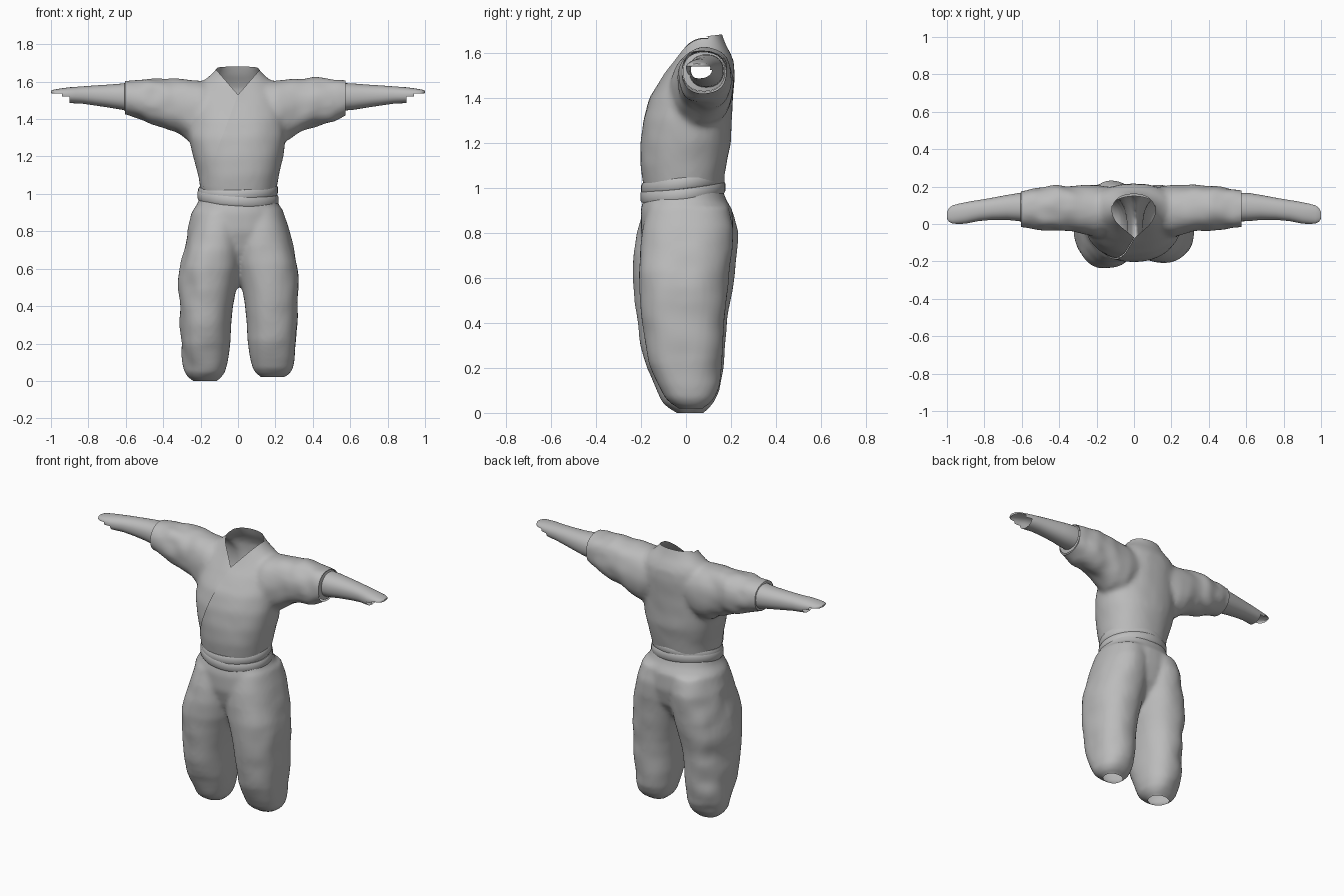
import bpy, bmesh, math
from mathutils import Vector, noise

if "Cube" in bpy.data.objects:
    bpy.data.objects.remove(bpy.data.objects["Cube"])

grey = bpy.data.materials.new("plain grey cloth")
grey.diffuse_color = (0.5, 0.5, 0.5, 1)
grey.use_nodes = True
grey.node_tree.nodes["Principled BSDF"].inputs["Base Color"].default_value = grey.diffuse_color


def loft(bm, rings, axis, seg=32, mirror=False, shift=(0, 0, 0), caps=(True, True), power=0.9):
    """Closed skin through rings of (position, min_a, max_a, min_b, max_b)."""
    loops = []
    for t, a0, a1, b0, b1 in rings:
        loop = []
        for i in range(seg):
            ang = 2 * math.pi * i / seg
            c, s = math.cos(ang), math.sin(ang)
            a = (a0 + a1) / 2 + (a1 - a0) / 2 * math.copysign(abs(c) ** power, c)
            b = (b0 + b1) / 2 + (b1 - b0) / 2 * math.copysign(abs(s) ** power, s)
            p = Vector((a, b, t) if axis == 'z' else (t, a, b))
            if mirror:
                p.x = -p.x
            loop.append(bm.verts.new(p + Vector(shift)))
        loops.append(loop)
    for l, m in zip(loops, loops[1:]):
        for i in range(seg):
            j = (i + 1) % seg
            bm.faces.new((l[i], l[j], m[j], m[i]))
    if caps[0]:
        bm.faces.new(loops[0][::-1])
    if caps[1]:
        bm.faces.new(loops[-1])
    bmesh.ops.recalc_face_normals(bm, faces=bm.faces)


def make(name, bm, angle=60):
    me = bpy.data.meshes.new(name)
    bm.to_mesh(me)
    bm.free()
    me.materials.append(grey)
    ob = bpy.data.objects.new(name, me)
    bpy.context.collection.objects.link(ob)
    bpy.ops.object.select_all(action='DESELECT')
    ob.select_set(True)
    bpy.context.view_layer.objects.active = ob
    bpy.ops.object.shade_smooth_by_angle(angle=math.radians(angle))
    return ob


def fuse(bm, voxel, smooth):
    """Merge overlapping lofts into one soft skin."""
    me = bpy.data.meshes.new("tmp")
    bm.to_mesh(me)
    bm.free()
    ob = bpy.data.objects.new("tmp", me)
    bpy.context.collection.objects.link(ob)
    r = ob.modifiers.new("merge", 'REMESH')
    r.mode, r.voxel_size = 'VOXEL', voxel
    s = ob.modifiers.new("soften", 'SMOOTH')
    s.factor, s.iterations = 0.5, smooth
    out = bmesh.new()
    out.from_mesh(ob.evaluated_get(bpy.context.evaluated_depsgraph_get()).to_mesh())
    bpy.data.objects.remove(ob)
    bpy.data.meshes.remove(me)
    out.normal_update()
    return out


def wrinkle(bm, freq, amount):
    for v, n in [(v, v.normal.copy()) for v in bm.verts]:
        v.co += n * noise.noise(v.co * freq) * amount(v.co)


def slice_at(bm, co, no, where=lambda c: True):
    fs = [f for f in bm.faces if where(f.calc_center_median())]
    geom = set(fs)
    for f in fs:
        geom.update(f.edges)
        geom.update(f.verts)
    return bmesh.ops.bisect_plane(bm, geom=list(geom), plane_co=co, plane_no=no)


def remove(bm, rule):
    fs = [f for f in bm.faces if rule(f.calc_center_median())]
    bmesh.ops.delete(bm, geom=fs, context='FACES')


# Jacket: torso and two wide sleeves
bm = bmesh.new()
loft(bm, [(.92, -.19, .19, -.175, .15), (1.0, -.2, .2, -.188, .16), (1.1, -.212, .22, -.204, .18),
          (1.2, -.24, .242, -.202, .2), (1.3, -.262, .255, -.189, .203), (1.4, -.25, .25, -.158, .21),
          (1.5, -.24, .24, -.095, .217), (1.56, -.215, .215, -.05, .213), (1.6, -.19, .185, -.025, .197),
          (1.63, -.152, .147, -.012, .18), (1.665, -.118, .113, .0, .165), (1.74, -.09, .085, .02, .14)], 'z')
SLEEVE = [(.08, -.03, .19, 1.36, 1.58), (.2, -.07, .21, 1.275, 1.605), (.27, -.055, .208, 1.285, 1.614),
          (.33, -.037, .205, 1.33, 1.618), (.42, -.034, .205, 1.362, 1.62), (.5, -.032, .2, 1.382, 1.617),
          (.58, -.018, .178, 1.42, 1.608), (.66, -.012, .172, 1.44, 1.6)]
loft(bm, SLEEVE, 'x')
loft(bm, SLEEVE, 'x', mirror=True)
bm = fuse(bm, 0.015, 9)
wrinkle(bm, 11, lambda c: 0.002 + 0.01 * min(1, max(0, (abs(c.x) - .2) * 5)) * min(1, max(0, (.6 - abs(c.x)) * 12)))

# Open hem and sleeve ends
for co, no, rule in (((0, 0, .96), (0, 0, 1), lambda c: c.z < .96),
                     ((.575, 0, 0), (1, 0, 0), lambda c: c.x > .575),
                     ((-.605, 0, 0), (1, 0, 0), lambda c: c.x < -.605),
                     ((0, .15, 1.68), (0, -.12, 1), lambda c: c.z > 1.68 + (c.y - .15) * .12)):
    slice_at(bm, co, no)
    remove(bm, rule)

# V neckline
front_neck = lambda c: c.y < .1 and c.z > 1.48 and abs(c.x) < .16
for s in (-1, 1):
    slice_at(bm, (0, 0, 1.53), (-s * 1.15, 0, 1), front_neck)
remove(bm, lambda c: c.y < .09 and abs(c.x) < .16 and c.z > 1.53 + 1.15 * abs(c.x))

# Overlapping front flap: split along the diagonal and lift one side
side = lambda c: c.x - (c.z - 1.53) * .378
on_front = lambda c: c.y < 0 and c.z > 1.03
cut = slice_at(bm, (0, 0, 1.53), (1, 0, -.378), on_front)['geom_cut']
bmesh.ops.split_edges(bm, edges=[e for e in cut if isinstance(e, bmesh.types.BMEdge)])
lifted = {v for f in bm.faces if on_front(f.calc_center_median())
          and side(f.calc_center_median()) > 0 for v in f.verts}
for v in lifted:
    v.co.y -= .007 * math.exp(-max(0, side(v.co)) * 25)
make("jacket", bm)

# Narrow under-sleeves: flared to the cuff, with a flap over the back of the hand
FOREARM = [(.62, .016, .165, 1.45, 1.59), (.68, .022, .155, 1.46, 1.585),
           (.76, .022, .14, 1.472, 1.58), (.83, .016, .128, 1.482, 1.575), (.87, .008, .122, 1.484, 1.572),
           (.9, .002, .116, 1.486, 1.57), (.94, .0, .108, 1.5, 1.565), (.97, .002, .1, 1.515, 1.56),
           (.99, .012, .085, 1.53, 1.556), (1.0, .03, .065, 1.541, 1.551)]
for name, m, end in (("right_under_sleeve", False, .572), ("left_under_sleeve", True, .602)):
    bm = bmesh.new()
    loft(bm, [(end, -.014, .174, 1.428, 1.603), (end + .004, .014, .167, 1.446, 1.592)] + FOREARM,
         'x', mirror=m, caps=(False, True))
    # Slanted underside opening
    slice_at(bm, (.9, 0, 1.522), (0, 0, 1), lambda c: abs(c.x) > .87)
    slice_at(bm, (0, 0, 1.538), (0, 0, 1), lambda c: abs(c.x) > .94)
    remove(bm, lambda c: abs(c.x) > .9 and c.z < (1.538 if abs(c.x) > .94 else 1.522))
    make(name, bm, 50)

# Trousers: hips and two baggy legs, the left one fuller from front to back
LEG = [(-.03, .14, .225, -.01, .06), (0, .125, .24, -.035, .075), (.015, .1, .268, -.065, .1),
       (.045, .078, .292, -.098, .125), (.1, .064, .305, -.125, .15), (.2, .05, .314, -.17, .165),
       (.3, .046, .318, -.19, .172), (.4, .035, .322, -.207, .18), (.47, .022, .325, -.215, .19),
       (.54, .005, .325, -.22, .2), (.6, -.01, .318, -.225, .207), (.7, -.02, .295, -.222, .222),
       (.8, -.02, .27, -.208, .227), (.9, -.03, .238, -.182, .203)]


def leg_rings(deep):
    rings = []
    for z, x0, x1, y0, y1 in LEG:
        k = 1 + deep * min(1, max(0, z) / .6)
        rings.append((z, x0, x1, y0 * k, y1 * k))
    return rings


bm = bmesh.new()
loft(bm, leg_rings(-.07), 'z', shift=(0, 0, .02))
loft(bm, leg_rings(.04), 'z', mirror=True, shift=(.009, -.002, 0))
loft(bm, [(.55, -.05, .05, -.05, .07), (.6, -.14, .14, -.12, .12), (.7, -.25, .25, -.17, .185),
          (.8, -.27, .265, -.2, .21), (.9, -.25, .24, -.202, .207), (.95, -.216, .216, -.19, .177),
          (1.02, -.195, .195, -.17, .155)], 'z')
bm = fuse(bm, 0.012, 10)
wrinkle(bm, 8, lambda c: (0.007 if c.x > 0 else 0.012) * min(1, abs(c.x) * 4) * min(1, max(0, .95 - c.z) * 4))
slice_at(bm, (0, 0, .985), (0, 0, 1))
remove(bm, lambda c: c.z > .985)
slice_at(bm, (0, 0, .0), (0, 0, 1), lambda c: c.x < 0)
slice_at(bm, (0, 0, .02), (0, 0, 1), lambda c: c.x > 0)
remove(bm, lambda c: c.z < (.02 if c.x > 0 else 0))
make("trousers", bm)


# Belt wrapped twice around the waist
def band(name, z, tilt_x, tilt_y, half, grow):
    bm = bmesh.new()
    n, rows = 56, []
    for i in range(n):
        a = 2 * math.pi * i / n
        row = []
        for r, h in ((-.012, -half), (.004, -half), (.01, -half * .6), (.01, half * .6),
                     (.004, half), (-.012, half)):
            x = (.203 + grow + r) * math.cos(a)
            y = -.014 + (.175 + grow + r) * math.sin(a)
            row.append(bm.verts.new((x, y, z + tilt_x * x + tilt_y * y + h)))
        rows.append(row)
    for i in range(n):
        p, q = rows[i], rows[(i + 1) % n]
        for k in range(6):
            bm.faces.new((p[k], q[k], q[(k + 1) % 6], p[(k + 1) % 6]))
    bmesh.ops.recalc_face_normals(bm, faces=bm.faces)
    make(name, bm, 50)


band("belt_lower_wrap", .983, -.06, .11, .026, .004)
band("belt_upper_wrap", 1.018, .025, .12, .026, 0)
